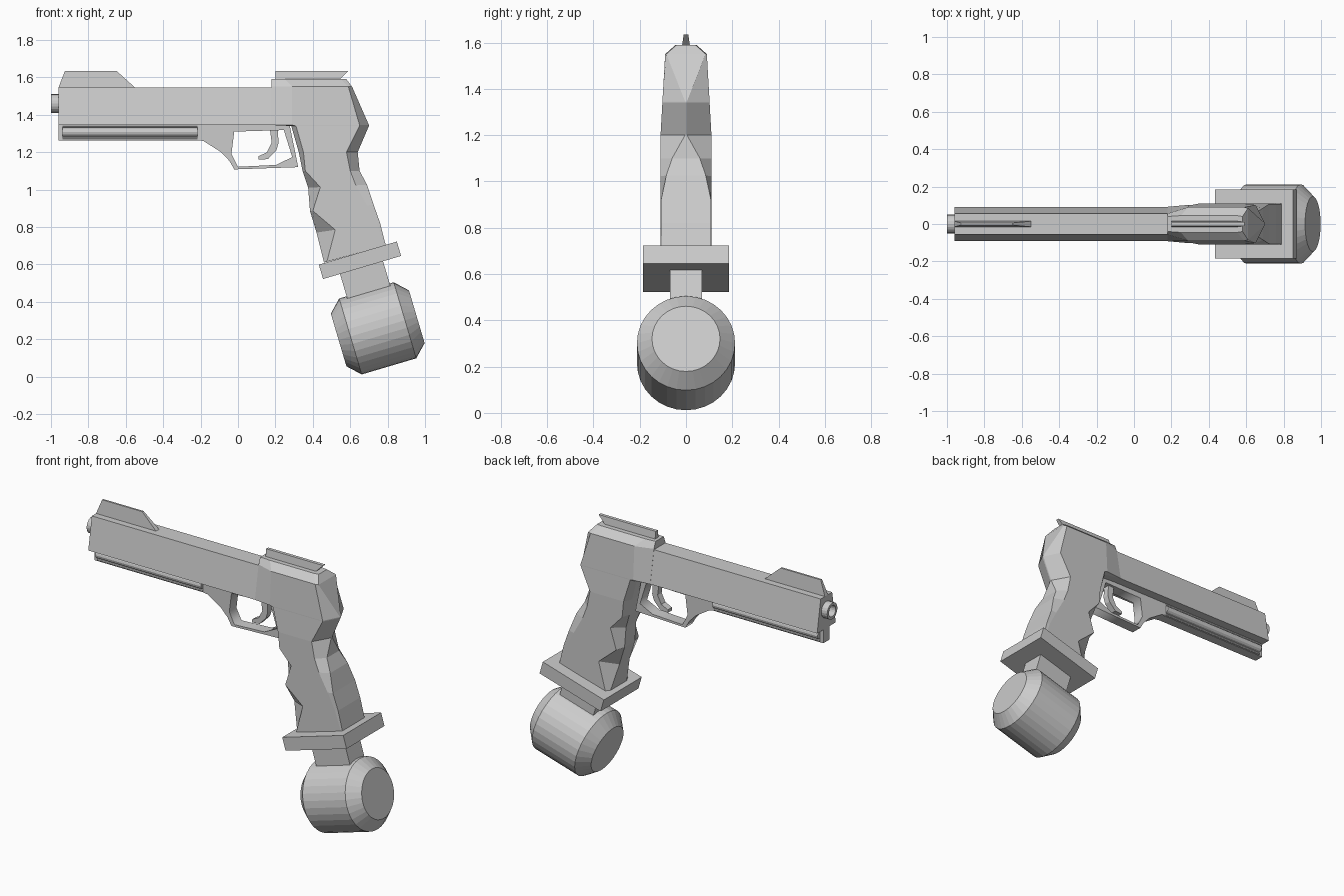
import bpy, bmesh, math
from mathutils import Matrix, Vector

if "Cube" in bpy.data.objects:
    bpy.data.objects.remove(bpy.data.objects["Cube"])


def finish(bm, name):
    bmesh.ops.recalc_face_normals(bm, faces=bm.faces)
    me = bpy.data.meshes.new(name)
    bm.to_mesh(me)
    bm.free()
    ob = bpy.data.objects.new(name, me)
    bpy.context.collection.objects.link(ob)
    return ob


def loft(name, rings):
    """Skin a list of equal-length rings of points and cap both ends."""
    bm = bmesh.new()
    vs = [[bm.verts.new(p) for p in r] for r in rings]
    n = len(vs[0])
    for a, b in zip(vs, vs[1:]):
        for i in range(n):
            j = (i + 1) % n
            bm.faces.new((a[i], a[j], b[j], b[i]))
    bm.faces.new(vs[0])
    bm.faces.new(vs[-1])
    return finish(bm, name)


def slab(name, pts, half, top_half=None):
    """Side profile (x, z) given thickness in y, optionally narrower at its top."""
    zs = [p[1] for p in pts]
    lo, hi = min(zs), max(zs)
    th = half if top_half is None else top_half

    def w(z):
        return half + (th - half) * (z - lo) / (hi - lo)
    return loft(name, [[(x, s * w(z), z) for x, z in pts] for s in (-1, 1)])


def lathe(name, profile, centre, angle=0, n=32, closed=False):
    """Turn (along, radius) points round an axis lying in the xz plane."""
    rot = Matrix.Translation(centre) @ Matrix.Rotation(-angle, 4, 'Y')
    rings = [[rot @ Vector((a, r * math.cos(2 * math.pi * i / n), r * math.sin(2 * math.pi * i / n)))
              for i in range(n)] for a, r in profile]
    return loft(name, rings)


def tilted_box(name, centre, size, angle):
    bm = bmesh.new()
    bmesh.ops.create_cube(bm, size=1, matrix=Matrix.Translation(centre)
                          @ Matrix.Rotation(-angle, 4, 'Y') @ Matrix.Diagonal((*size, 1)))
    return finish(bm, name)


TILT = math.radians(16.5)

# Barrel housing with sloping sides, and hollow muzzle
slab("barrel_housing", [(-0.96, 1.345), (0.30, 1.345), (0.30, 1.545), (-0.96, 1.545)], 0.091, 0.056)
lathe("muzzle", [(0.05, 0.05), (-0.04, 0.05), (-0.04, 0.034), (0.03, 0.034)], (-0.96, 0, 1.46), n=20)

# Sights
slab("front_sight", [(-0.96, 1.545), (-0.55, 1.545), (-0.65, 1.635), (-0.925, 1.635)], 0.015, 0.006)
slab("rear_sight", [(0.20, 1.585), (0.54, 1.585), (0.59, 1.635), (0.20, 1.635)], 0.017, 0.010)

# Under-barrel rail with a rod let into each side
slab("under_rail", [(-0.96, 1.262), (-0.19, 1.262), (-0.19, 1.35), (-0.96, 1.35)], 0.03)
for side, label in ((-1, "right"), (1, "left")):
    lathe("rail_rod_" + label, [(-0.36, 0.024), (0.36, 0.024)], (-0.577, side * 0.03, 1.307), n=12)
    for z in (1.272, 1.340):
        lathe("rail_bead_" + label, [(-0.36, 0.008), (0.36, 0.008)], (-0.577, side * 0.03, z), n=8)

# Trigger guard: outline with a hole
cu = bpy.data.curves.new("trigger_guard", 'CURVE')
cu.dimensions = '2D'
cu.fill_mode = 'BOTH'
cu.extrude = 0.035
outer = [(-0.215, 1.35), (-0.215, 1.265), (-0.185, 1.26), (-0.09, 1.20), (-0.045, 1.152),
         (-0.02, 1.108), (0.322, 1.12), (0.275, 1.35)]
inner = [(-0.02, 1.31), (0.245, 1.318), (0.29, 1.174), (0.205, 1.132), (0.0, 1.122), (-0.035, 1.19)]
for loop in (outer, inner):
    sp = cu.splines.new('POLY')
    sp.points.add(len(loop) - 1)
    for p, (x, z) in zip(sp.points, loop):
        p.co = (x, z, 0, 1)
    sp.use_cyclic_u = True
guard = bpy.data.objects.new("trigger_guard", cu)
guard.rotation_euler.x = math.pi / 2
bpy.context.collection.objects.link(guard)
bpy.context.view_layer.objects.active = guard
guard.select_set(True)
bpy.ops.object.convert(target='MESH')

# Trigger
slab("trigger", [(0.17, 1.33), (0.18, 1.25), (0.155, 1.20), (0.11, 1.178), (0.11, 1.16), (0.16, 1.163),
                 (0.205, 1.21), (0.217, 1.25), (0.212, 1.33)], 0.02)

# Faceted frame and grip: front x, z, front half-width, side start x, half-width, side end x,
# rear x, rear half-width, slope of the section
rows = [
    (0.18, 1.59, 0.040, 0.25, 0.045, 0.55, 0.58, 0.040, 0),
    (0.18, 1.55, 0.056, 0.29, 0.090, 0.59, 0.61, 0.085, 0),
    (0.18, 1.345, 0.092, 0.29, 0.102, 0.65, 0.70, 0.004, 0),
    (0.285, 1.34, 0.070, 0.31, 0.102, 0.65, 0.70, 0.004, 0),
    (0.325, 1.20, 0.060, 0.35, 0.110, 0.58, 0.64, 0.004, 0),
    (0.345, 1.10, 0.060, 0.36, 0.110, 0.60, 0.65, 0.060, 0),
    (0.375, 1.01, 0.050, 0.44, 0.110, 0.63, 0.69, 0.085, 0.05),
    (0.385, 0.885, 0.050, 0.40, 0.110, 0.69, 0.725, 0.108, 0.10),
    (0.42, 0.77, 0.050, 0.52, 0.110, 0.74, 0.76, 0.108, 0.15),
    (0.46, 0.61, 0.080, 0.475, 0.110, 0.78, 0.79, 0.108, 0.28),
]
rings = []
for xf, zf, yf, x1, w, xs, xr, yr, slope in rows:
    half = [(xf, yf), (x1, w), (xs, w), (xr, yr)]
    loop = half + [(x, -y) for x, y in reversed(half)]
    rings.append([(x, y, zf + (x - xf) * slope) for x, y in loop])
loft("grip", rings)

# Collar, neck and drum-shaped pommel, all tilted with the grip
tilted_box("collar", (0.652, 0, 0.622), (0.435, 0.37, 0.08), TILT)
tilted_box("neck", (0.685, 0, 0.50), (0.24, 0.14, 0.22), TILT)
lathe("pommel", [(-0.218, 0.147), (-0.152, 0.212), (0.152, 0.212), (0.218, 0.147)],
      (0.747, 0, 0.258), TILT, n=32)
